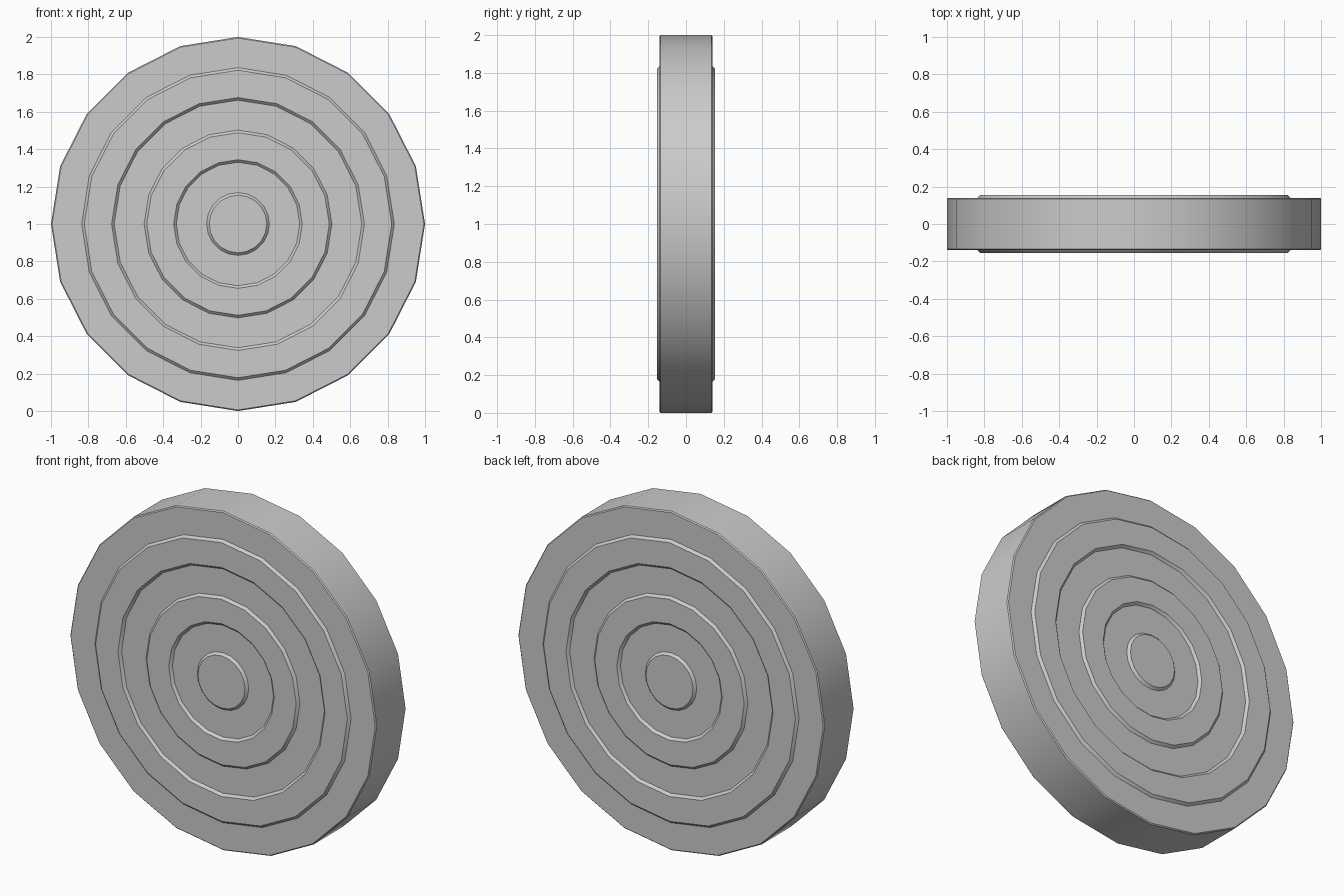
import bpy, bmesh, math

if "Cube" in bpy.data.objects:
    bpy.data.objects.remove(bpy.data.objects["Cube"])

SIDES = 20
CENTRE_Z = 1.0
BODY_Y, RAISED_Y = 0.14, 0.154   # half thickness of disc and of raised bands
CHAMFER, RIM = 0.014, 0.006
BANDS = [(0.0, 0.168), (0.33, 0.502), (0.662, 0.836)]  # raised bands, inner/outer radius

# Half profile (radius, y), from the centre of one face out to the rim
half = []
for inner, outer in BANDS:
    if inner == 0:
        half.append((0.0, RAISED_Y))
    else:
        half += [(inner, BODY_Y), (inner + CHAMFER, RAISED_Y)]
    half += [(outer - CHAMFER, RAISED_Y), (outer, BODY_Y)]
half += [(1.0 - RIM, BODY_Y), (1.0, BODY_Y - RIM)]

# Mirror to the other face so the profile runs centre - rim - centre
profile = half + [(r, -y) for r, y in reversed(half)]


def lathe(name, points):
    """Spin a profile around the y axis into a closed solid."""
    bm = bmesh.new()
    rings = []
    for r, y in points:
        count = 1 if r == 0 else SIDES
        rings.append([bm.verts.new((r * math.cos(math.tau * i / SIDES), y,
                                    CENTRE_Z + r * math.sin(math.tau * i / SIDES)))
                      for i in range(count)])
    for a, b in zip(rings, rings[1:]):
        for i in range(SIDES):
            j = (i + 1) % SIDES
            quad = [a[i % len(a)], a[j % len(a)], b[j % len(b)], b[i % len(b)]]
            bm.faces.new(list(dict.fromkeys(quad)))
    bmesh.ops.recalc_face_normals(bm, faces=bm.faces)
    mesh = bpy.data.meshes.new(name)
    bm.to_mesh(mesh)
    bm.free()
    obj = bpy.data.objects.new(name, mesh)
    bpy.context.collection.objects.link(obj)
    return obj


# Round disc with concentric raised bands on both faces
disc = lathe("ringed_disc", profile)
bpy.context.view_layer.objects.active = disc
disc.select_set(True)
bpy.ops.object.shade_smooth_by_angle(angle=math.radians(30))
